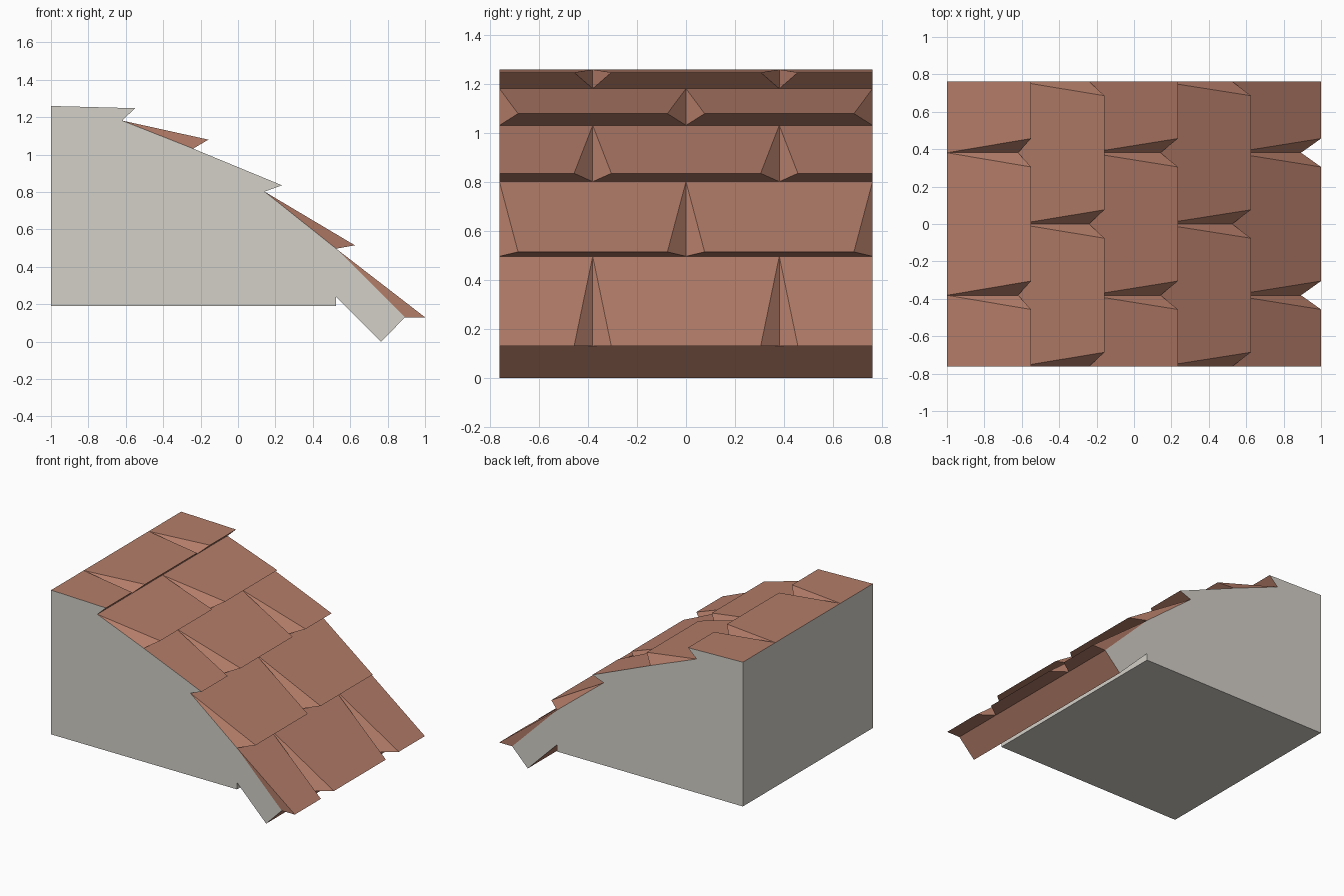
import bpy

if "Cube" in bpy.data.objects:
    bpy.data.objects.remove(bpy.data.objects["Cube"])

W = 0.762          # half width along y
G = 0.076          # half width of the gap between two tiles
START = (-1.0, 1.26)
# For every row, top to bottom: tile tip and the point tucked under the tip (x, z)
ROWS = [((-0.55, 1.248), (-0.62, 1.182)),
        ((-0.158, 1.08), (-0.24, 1.032)),
        ((0.235, 0.836), (0.142, 0.802)),
        ((0.625, 0.515), (0.525, 0.497)),
        ((1.0, 0.13), (0.893, 0.13))]


def flat_colour(name, rgb):
    m = bpy.data.materials.new(name)
    m.diffuse_color = (*rgb, 1)
    m.use_nodes = True
    m.node_tree.nodes["Principled BSDF"].inputs["Base Color"].default_value = m.diffuse_color
    return m


clay = flat_colour("clay tile", (0.456, 0.205, 0.141))
plaster = flat_colour("grey plaster", (0.658, 0.631, 0.578))


def build(name, polys, mats, indices=None):
    """Make an object from polygons given as lists of points."""
    verts, lookup, faces = [], {}, []
    for poly in polys:
        face = []
        for p in poly:
            key = tuple(round(c, 4) for c in p)
            if key not in lookup:
                lookup[key] = len(verts)
                verts.append(key)
            face.append(lookup[key])
        faces.append(face)
    me = bpy.data.meshes.new(name)
    me.from_pydata(verts, [], faces)
    for m in mats:
        me.materials.append(m)
    for i, mi in enumerate(indices or []):
        me.polygons[i].material_index = mi
    ob = bpy.data.objects.new(name, me)
    bpy.context.collection.objects.link(ob)
    return ob


def at(p, y):
    return (p[0], y, p[1])


# Plaster body: end profile, underside, back and eave
u = [r[1] for r in ROWS]
profile = [(-1, 0.19), (0.525, 0.19), (0.525, 0.24), (0.765, 0), u[4], u[3],
           u[2], ROWS[2][0], u[1], u[0], ROWS[0][0], START]
polys = [[at(p, -W) for p in profile], [at(p, W) for p in reversed(profile)]]
indices = [0, 0]
for i, mat in ((0, 0), (1, 0), (2, 1), (3, 1), (len(profile) - 1, 0)):
    a, b = profile[i], profile[(i + 1) % len(profile)]
    polys.append([at(a, -W), at(a, W), at(b, W), at(b, -W)])
    indices.append(mat)
build("roof_body", polys, [plaster, clay], indices)

# Tile rows: tapered tiles with V-shaped gaps, staggered every other row
s = START
for n, (t, under) in enumerate(ROWS):
    cuts = [-W, 0, W] if n % 2 else [-W, -W / 2, W / 2, W]
    polys = []
    for y1, y2 in zip(cuts, cuts[1:]):
        # outer ends of the odd rows are cut straight
        e1 = y1 == -W and n % 2 == 0
        e2 = y2 == W and n % 2 == 0
        ya = y1 if e1 else y1 + G
        yb = y2 if e2 else y2 - G
        polys.append([at(s, y1), at(t, ya), at(t, yb), at(s, y2)])
        polys.append([at(under, y1), at(under, y2), at(t, yb), at(t, ya)])
        if not e1 or n == 4:
            polys.append([at(s, y1), at(under, y1), at(t, ya)])
        if not e2 or n == 4:
            polys.append([at(s, y2), at(t, yb), at(under, y2)])
    build(f"tile_row_{n + 1}", polys, [clay])
    s = under
